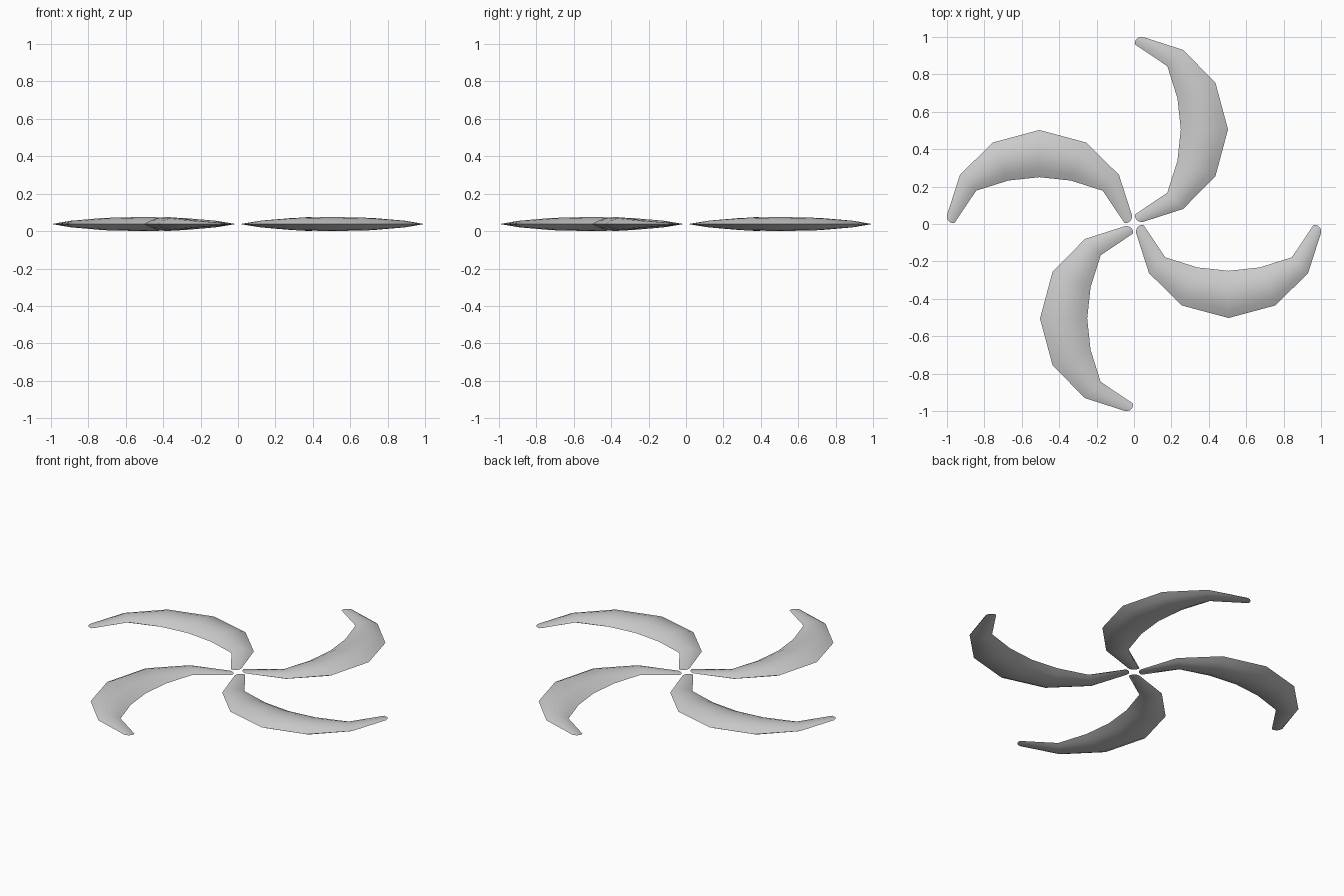
import bpy, bmesh, math
from mathutils import Vector, Matrix

if "Cube" in bpy.data.objects:
    bpy.data.objects.remove(bpy.data.objects["Cube"])

# Half of the crescent outline: (outer edge, inner edge) from middle to tip,
# with y measured from the middle of the blade
HALF = [((0.502, 0.0), (0.25, 0.0)),
        ((0.435, 0.25), (0.232, 0.167)),
        ((0.262, 0.425), (0.178, 0.338)),
        ((0.044, 0.495), (0.004, 0.455))]
MID_Y = 0.505
MID_Z = 0.0378
N = 6  # divisions across the lens section


def flip(p):
    return (p[0], -p[1])


def make_blade(name, angle):
    stations = [(flip(o), flip(i)) for o, i in HALF[:0:-1]] + HALF
    bm = bmesh.new()
    tops, bottoms = [], []
    for k, (o, i) in enumerate(stations):
        o, i = Vector(o), Vector(i)
        tip = k in (0, len(stations) - 1)
        width = (o - i).length
        # Tips are flattened to an edge and bulge outward a little
        out = Vector((-1, 1 if k else -1)).normalized() * 0.013
        top, bot = [], []
        for j in range(N + 1):
            t = j / N
            arc = 4 * t * (1 - t)
            p = o.lerp(i, t) + (out * arc if tip else Vector((0, 0)))
            h = 0 if tip else 0.15 * width * arc
            v = bm.verts.new((p.x, p.y + MID_Y, MID_Z + h))
            top.append(v)
            shared = tip or j in (0, N)
            bot.append(v if shared else bm.verts.new((p.x, p.y + MID_Y, MID_Z - h)))
        tops.append(top)
        bottoms.append(bot)
    # Skin the upper and lower surfaces
    for rows in (tops, bottoms):
        for a, b in zip(rows, rows[1:]):
            for j in range(N):
                bm.faces.new((a[j], a[j + 1], b[j + 1], b[j]))
    bmesh.ops.recalc_face_normals(bm, faces=bm.faces)
    bm.transform(Matrix.Rotation(angle, 4, 'Z'))
    mesh = bpy.data.meshes.new(name)
    bm.to_mesh(mesh)
    bm.free()
    ob = bpy.data.objects.new(name, mesh)
    bpy.context.collection.objects.link(ob)
    bpy.ops.object.select_all(action='DESELECT')
    ob.select_set(True)
    bpy.context.view_layer.objects.active = ob
    bpy.ops.object.shade_smooth_by_angle(angle=math.radians(30))


# Four curved blades around the centre
for n in range(4):
    make_blade(f"blade_{n + 1}", n * math.pi / 2)
